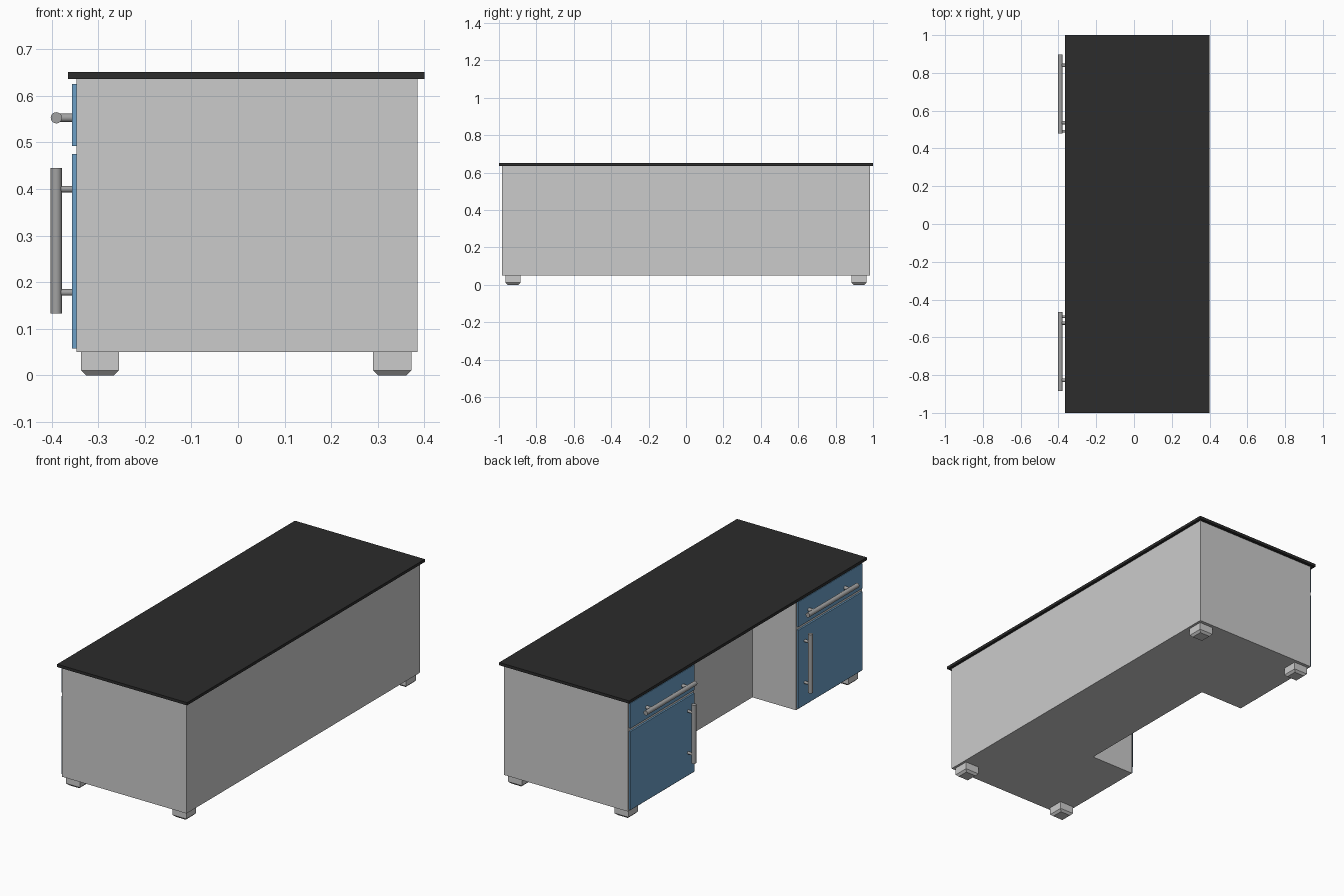
import bpy, bmesh
from mathutils import Vector

if "Cube" in bpy.data.objects:
    bpy.data.objects.remove(bpy.data.objects["Cube"])


def material(name, rgb):
    m = bpy.data.materials.new(name)
    m.diffuse_color = (*rgb, 1)
    m.use_nodes = True
    m.node_tree.nodes["Principled BSDF"].inputs["Base Color"].default_value = m.diffuse_color
    return m


BLACK = material("black_top", (0.025, 0.025, 0.025))
BLUE = material("blue_front", (0.15, 0.35, 0.57))
METAL = material("handle_metal", (0.36, 0.36, 0.36))


def finish(name, bm, mat=None):
    bmesh.ops.recalc_face_normals(bm, faces=bm.faces)
    me = bpy.data.meshes.new(name)
    bm.to_mesh(me)
    bm.free()
    ob = bpy.data.objects.new(name, me)
    bpy.context.collection.objects.link(ob)
    if mat:
        me.materials.append(mat)
    return ob


def box(name, lo, hi, mat=None, taper=0.0):
    """Box between two corners; taper chamfers the bottom edges."""
    lo, hi = Vector(lo), Vector(hi)
    bm = bmesh.new()
    bmesh.ops.create_cube(bm, size=1)
    for v in bm.verts:
        v.co = (lo + hi) / 2 + v.co * (hi - lo)
    if taper:
        edges = [e for e in bm.edges if all(v.co.z < lo.z + 1e-5 for v in e.verts)]
        bmesh.ops.bevel(bm, geom=edges, offset=taper, segments=1, affect='EDGES')
    return finish(name, bm, mat)


def add_rod(bm, a, b, r):
    a, b = Vector(a), Vector(b)
    rot = (b - a).to_track_quat('Z', 'Y').to_matrix().to_4x4()
    rot.translation = (a + b) / 2
    bmesh.ops.create_cone(bm, cap_ends=True, segments=24, radius1=r, radius2=r,
                          depth=(b - a).length, matrix=rot)


def handle(name, centre, axis, length, post_gap, post_r):
    """Round bar on two short posts that run back to the front panel."""
    bm = bmesh.new()
    c, axis = Vector(centre), Vector(axis)
    add_rod(bm, c - axis * length / 2, c + axis * length / 2, 0.012)
    for s in (-1, 1):
        p = c + axis * s * post_gap / 2
        add_rod(bm, p + Vector((0.006, 0, 0)), (-0.354, p.y, p.z), post_r)
    ob = finish(name, bm, METAL)
    bpy.context.view_layer.objects.active = ob
    ob.select_set(True)
    bpy.ops.object.shade_smooth_by_angle()
    ob.select_set(False)


# Cabinet body: U-shaped plan with a kneehole open to -x
F, B, W, K, D = -0.347, 0.385, 0.983, 0.43, -0.09
plan = [(F, -W), (B, -W), (B, W), (F, W), (F, K), (D, K), (D, -K), (F, -K)]
bm = bmesh.new()
base = bm.faces.new([bm.verts.new((x, y, 0.05)) for x, y in plan])
ext = bmesh.ops.extrude_face_region(bm, geom=[base], use_keep_orig=True)
for v in ext["geom"]:
    if isinstance(v, bmesh.types.BMVert):
        v.co.z = 0.636
finish("desk_body", bm)

# Worktop
box("worktop", (-0.365, -1, 0.636), (0.4, 1, 0.651), BLACK)

for side, s, hy in (("left", 1, 0.688), ("right", -1, -0.676)):
    # Door and drawer fronts of each pedestal
    y0, y1 = sorted((s * (K + 0.008), s * (W - 0.008)))
    box(side + "_door", (-0.356, y0, 0.058), (F, y1, 0.475), BLUE)
    box(side + "_drawer", (-0.356, y0, 0.492), (F, y1, 0.626), BLUE)

    # Handles
    handle(side + "_drawer_handle", (-0.39, hy, 0.553), (0, 1, 0), 0.418, 0.303, 0.009)
    handle(side + "_door_handle", (-0.39, s * 0.491, 0.289), (0, 0, 1), 0.312, 0.222, 0.007)

    # Chamfered feet
    for end, x in (("front", -0.296), ("back", 0.331)):
        y = s * 0.925
        box(f"{side}_{end}_foot", (x - 0.041, y - 0.041, 0), (x + 0.041, y + 0.041, 0.05),
            taper=0.011)
